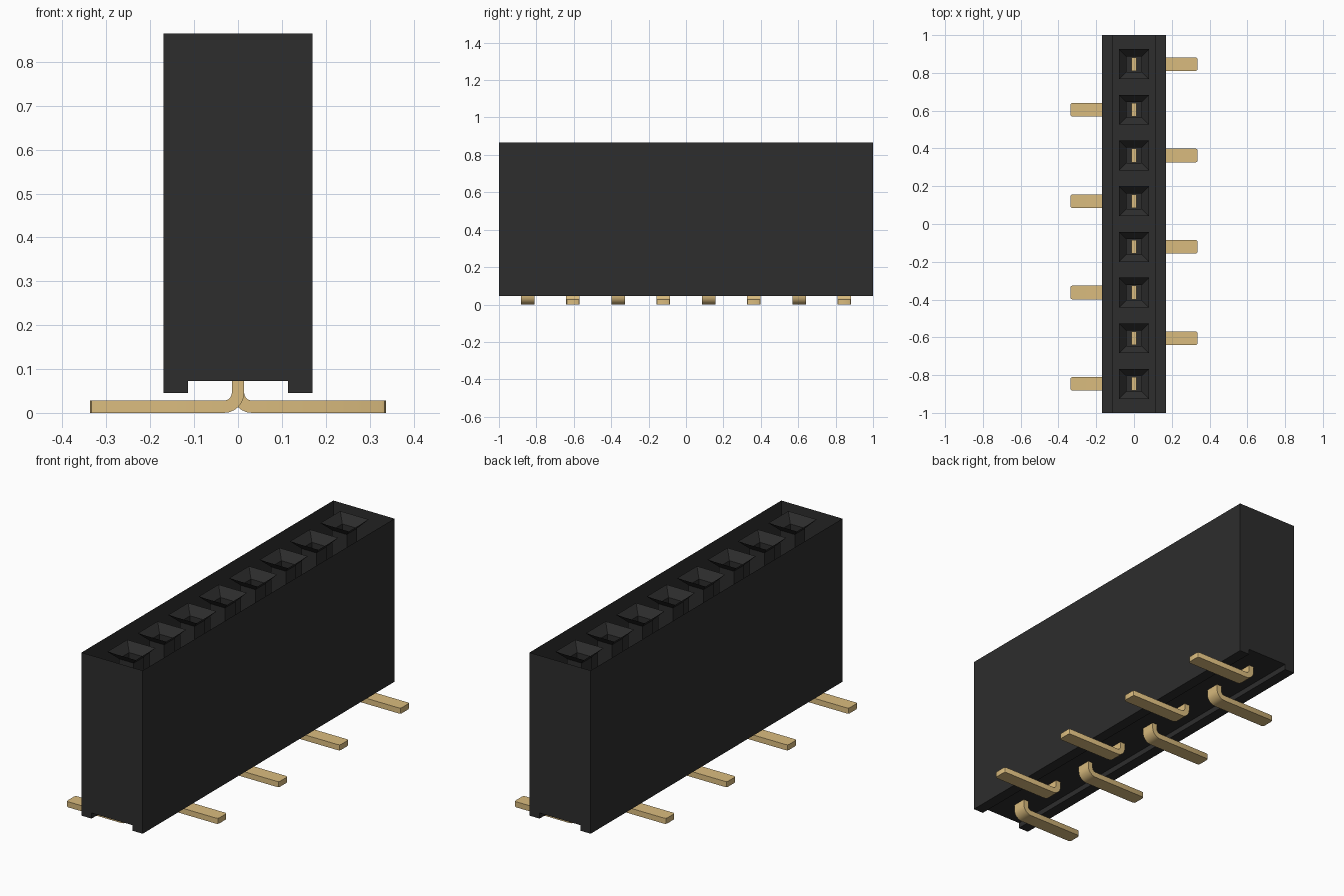
import bpy, bmesh, math

old = bpy.data.objects.get("Cube")
if old:
    bpy.data.objects.remove(old, do_unlink=True)

HX, HY = 0.17, 1.0              # housing half sizes
Z_FOOT, Z_FLOOR, Z_TOP = 0.045, 0.073, 0.865
PITCH, COUNT = 0.2418, 8
T, W = 0.014, 0.036             # contact half thickness, half width


def material(name, rgb):
    m = bpy.data.materials.new(name)
    m.use_nodes = True
    m.diffuse_color = (*rgb, 1)
    m.node_tree.nodes["Principled BSDF"].inputs["Base Color"].default_value = (*rgb, 1)
    return m


black = material("black plastic", (0.026, 0.026, 0.026))
gold = material("gold metal", (0.70, 0.50, 0.21))


def finish(bm, name, mat):
    bmesh.ops.recalc_face_normals(bm, faces=bm.faces)
    me = bpy.data.meshes.new(name)
    bm.to_mesh(me)
    bm.free()
    me.materials.append(mat)
    ob = bpy.data.objects.new(name, me)
    bpy.context.collection.objects.link(ob)
    return ob


def extrude_y(profile, y0, y1):
    """Solid from an xz profile swept along y."""
    bm = bmesh.new()
    face = bm.faces.new([bm.verts.new((x, y0, z)) for x, z in profile])
    ext = bmesh.ops.extrude_face_region(bm, geom=[face])["geom"]
    bmesh.ops.translate(bm, vec=(0, y1 - y0, 0),
                        verts=[g for g in ext if isinstance(g, bmesh.types.BMVert)])
    return bm


# Housing: open-topped shell with a channel along the underside
G = 0.114
bm = extrude_y([(-HX, Z_TOP), (-HX, Z_FOOT), (-G, Z_FOOT), (-G, Z_FLOOR),
                (G, Z_FLOOR), (G, Z_FOOT), (HX, Z_FOOT), (HX, Z_TOP)], -HY, HY)
bmesh.ops.recalc_face_normals(bm, faces=bm.faces)
top = [f for f in bm.faces if all(abs(v.co.z - Z_TOP) < 1e-4 for v in f.verts)]
bmesh.ops.delete(bm, geom=top, context='FACES_ONLY')
finish(bm, "housing", black)


def socket(name, y):
    """Square funnel leading into a square shaft."""
    bm = bmesh.new()
    rings = []
    for r, z in ((0.079, Z_TOP), (0.041, Z_TOP - 0.04), (0.041, Z_FLOOR)):
        rings.append([bm.verts.new((sx * r, y + sy * r, z))
                      for sx, sy in ((-1, -1), (1, -1), (1, 1), (-1, 1))])
    for a, b in zip(rings, rings[1:]):
        for i in range(4):
            j = (i + 1) % 4
            bm.faces.new((a[i], a[j], b[j], b[i]))
    return finish(bm, name, black)


def contact(name, y, side):
    """Upright blade bent into a flat foot pointing to one side."""
    r, steps, tip = 0.018, 6, 0.337
    cx, cz = T + r, 2 * T + r
    arc = [math.pi + math.pi / 2 * i / steps for i in range(steps + 1)]
    outer = [(cx + (r + 2 * T) * math.cos(a), cz + (r + 2 * T) * math.sin(a)) for a in arc]
    inner = [(cx + r * math.cos(a), cz + r * math.sin(a)) for a in reversed(arc)]
    profile = [(-T, 0.5)] + outer + [(tip, 0), (tip, 2 * T)] + inner + [(T, 0.5)]
    bm = extrude_y([(side * x, z) for x, z in profile], y - W, y + W)
    # Rounded corners at the tip of the foot
    corners = [e for e in bm.edges
               if all(abs(abs(v.co.x) - tip) < 1e-4 for v in e.verts)
               and abs(e.verts[0].co.z - e.verts[1].co.z) > 0.01]
    bmesh.ops.bevel(bm, geom=corners, offset=0.01, segments=2, profile=0.5, affect='EDGES')
    ob = finish(bm, name, gold)
    bpy.ops.object.select_all(action='DESELECT')
    ob.select_set(True)
    bpy.context.view_layer.objects.active = ob
    bpy.ops.object.shade_smooth_by_angle(angle=math.radians(30))


# Sockets and contacts, feet alternating from side to side
for i in range(COUNT):
    y = (i - (COUNT - 1) / 2) * PITCH
    socket(f"socket_{i + 1}", y)
    contact(f"contact_{i + 1}", y, 1 if i % 2 else -1)
